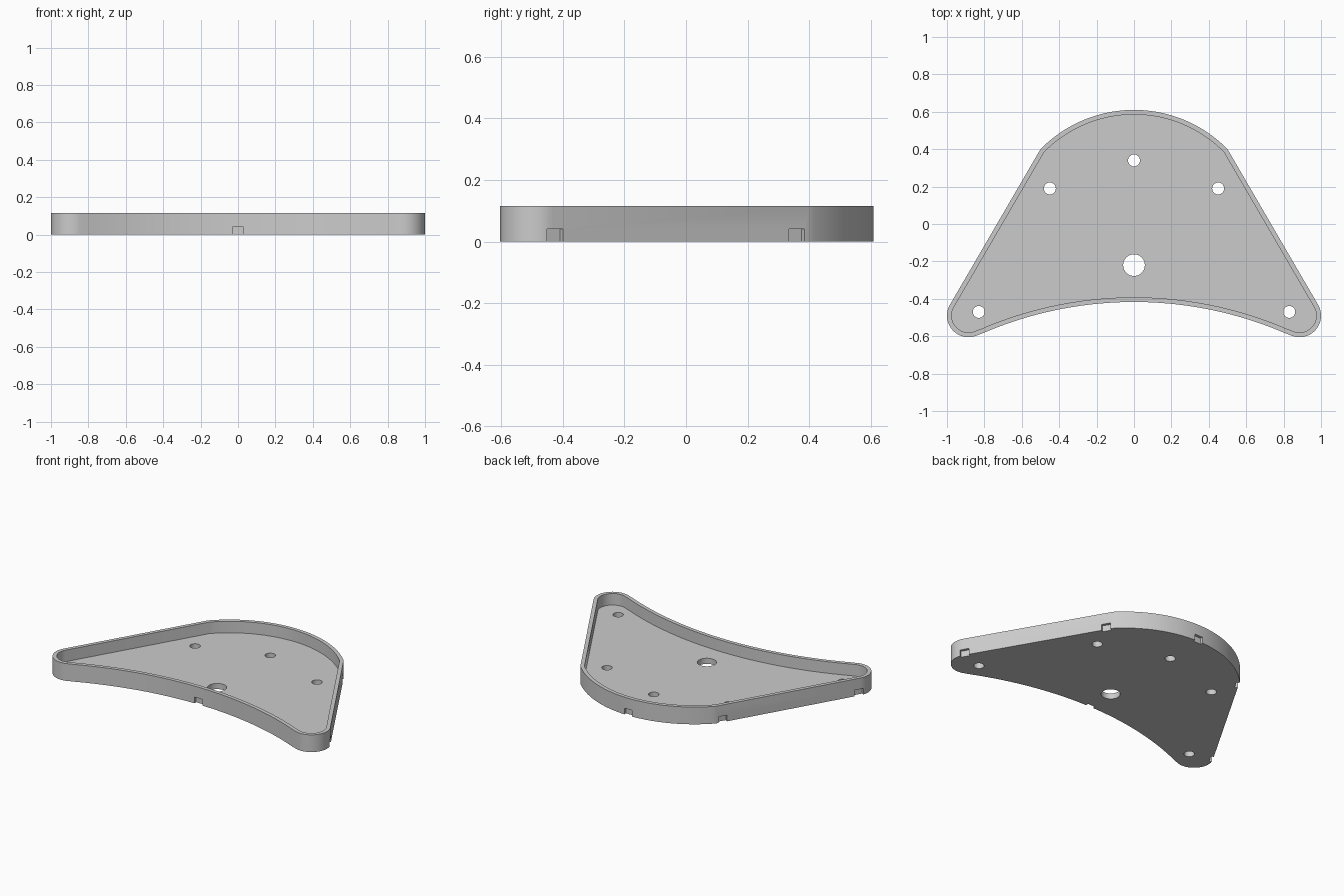
import bpy, bmesh, math
from math import sin, cos, pi, acos, atan2
from mathutils import Matrix, Vector

cube = bpy.data.objects.get("Cube")
if cube:
    bpy.data.objects.remove(cube, do_unlink=True)

HEIGHT, FLOOR, WALL = 0.115, 0.038, 0.025
TIP, TIP_R = Vector((0.885, -0.49)), 0.115
BACK_Y, BACK_R = -0.09, 0.70
FRONT_Y, FRONT_R = -2.457, 2.04
SIDE = math.radians(30.2)
NORMAL = Vector((cos(SIDE), sin(SIDE)))

grey = bpy.data.materials.new("plain_grey")
grey.use_nodes = True
colour = (0.6, 0.6, 0.6, 1)
grey.diffuse_color = colour
grey.node_tree.nodes["Principled BSDF"].inputs["Base Color"].default_value = colour


def arc(cx, cy, r, a, b, n):
    return [(cx + r * cos(a + (b - a) * i / n), cy + r * sin(a + (b - a) * i / n))
            for i in range(n + 1)]


def outline(inset):
    """Half outline of back arc, tip and front arc, mirrored across x."""
    r = BACK_R - inset
    reach = NORMAL.dot(TIP) + TIP_R - inset - NORMAL.y * BACK_Y
    corner = SIDE + acos(min(1, reach / r))
    to_front = atan2(FRONT_Y - TIP.y, -TIP.x)
    half = arc(0, BACK_Y, r, pi / 2, corner, 24)
    half += arc(TIP.x, TIP.y, TIP_R - inset, SIDE, to_front, 24)
    half += arc(0, FRONT_Y, FRONT_R + inset, to_front + pi, pi / 2, 24)[1:]
    return half + [(-x, y) for x, y in half[-2:0:-1]]


def prism(bm, points, z0, z1):
    face = bm.faces.new([bm.verts.new((x, y, z0)) for x, y in points])
    top = bmesh.ops.extrude_face_region(bm, geom=[face])["geom"]
    bmesh.ops.translate(bm, vec=(0, 0, z1 - z0),
                        verts=[v for v in top if isinstance(v, bmesh.types.BMVert)])
    bmesh.ops.recalc_face_normals(bm, faces=bm.faces)


def finish(bm, name):
    mesh = bpy.data.meshes.new(name)
    bm.to_mesh(mesh)
    bm.free()
    mesh.materials.append(grey)
    obj = bpy.data.objects.new(name, mesh)
    bpy.context.collection.objects.link(obj)
    return obj


# Solid body and the cavity that leaves a thin rim
bm = bmesh.new()
prism(bm, outline(0), 0, HEIGHT)
tray = finish(bm, "tray")
bm = bmesh.new()
prism(bm, outline(WALL), FLOOR, HEIGHT + 0.1)
cavity = finish(bm, "cavity_cutter")

# Screw holes and the larger cable hole
bm = bmesh.new()
holes = [(0, 0.34, 0.032), (0, -0.22, 0.058)]
for s in (-1, 1):
    holes += [(s * 0.45, 0.19, 0.032), (s * 0.83, -0.47, 0.032)]
for x, y, r in holes:
    prism(bm, arc(x, y, r, 0, 2 * pi, 32)[:-1], -0.05, FLOOR + 0.03)

# Shallow notches along the lower outer edge: x, y, facing angle
corner = TIP + NORMAL * TIP_R
along = Vector((-NORMAL.y, NORMAL.x))
notches = [(0, BACK_Y + BACK_R, pi / 2), (0, FRONT_Y + FRONT_R, pi / 2)]
for y in (0.36, -0.425):
    p = corner + along * ((y - corner.y) / along.y)
    notches += [(p.x, p.y, SIDE), (-p.x, p.y, pi - SIDE)]
for x, y, angle in notches:
    bmesh.ops.create_cube(bm, size=1, matrix=Matrix.Translation((x, y, 0))
                          @ Matrix.Rotation(angle, 4, "Z")
                          @ Matrix.Diagonal((0.036, 0.058, 0.082, 1)))
openings = finish(bm, "opening_cutter")

# Cut, apply and tidy up
bpy.ops.object.select_all(action="DESELECT")
tray.select_set(True)
bpy.context.view_layer.objects.active = tray
for cutter in (cavity, openings):
    cutter.hide_render = True
    mod = tray.modifiers.new("cut", "BOOLEAN")
    mod.operation, mod.solver, mod.object = "DIFFERENCE", "EXACT", cutter
    bpy.ops.object.modifier_apply(modifier=mod.name)
    bpy.data.objects.remove(cutter, do_unlink=True)
bpy.ops.object.shade_smooth_by_angle(angle=math.radians(25))
